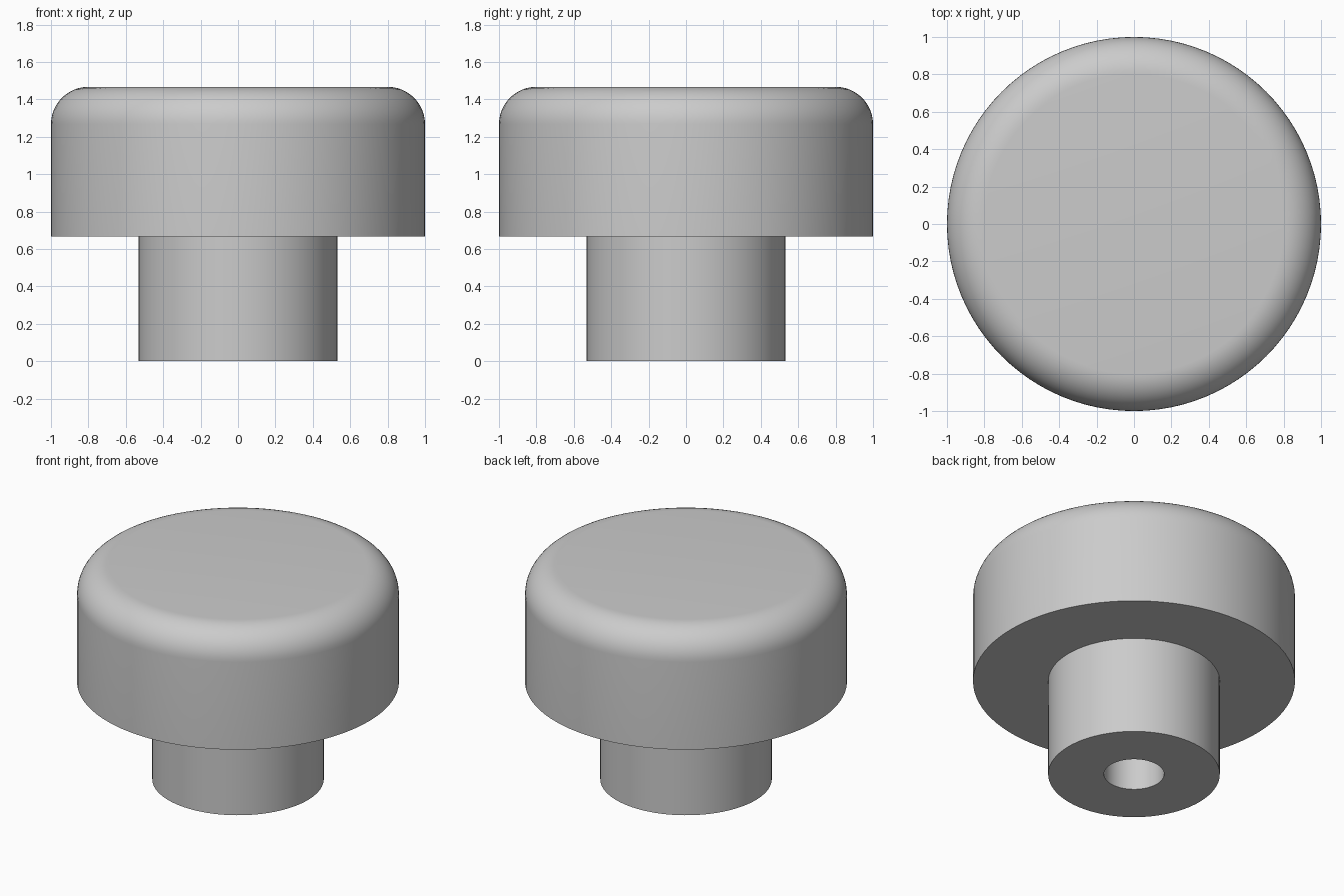
import bpy, bmesh, math

cube = bpy.data.objects.get("Cube")
if cube:
    bpy.data.objects.remove(cube, do_unlink=True)

SEGMENTS = 96
CAP_R, STEM_R, HOLE_R = 1.0, 0.533, 0.187
STEM_H, TOP, FILLET, HOLE_DEPTH = 0.667, 1.467, 0.2, 0.8

grey = bpy.data.materials.new("light_grey")
grey.use_nodes = True
colour = (0.6, 0.6, 0.6, 1)
grey.diffuse_color = colour
grey.node_tree.nodes["Principled BSDF"].inputs["Base Color"].default_value = colour


def lathe(name, profile):
    """Revolve (radius, height) points around z, with round caps at the ends."""
    bm = bmesh.new()
    rings = []
    for r, z in profile:
        rings.append([bm.verts.new((r * math.cos(a), r * math.sin(a), z))
                      for a in (math.tau * i / SEGMENTS for i in range(SEGMENTS))])
    for low, high in zip(rings, rings[1:]):
        for i in range(SEGMENTS):
            j = (i + 1) % SEGMENTS
            bm.faces.new((low[i], low[j], high[j], high[i]))
    bm.faces.new(rings[0][::-1])
    bm.faces.new(rings[-1])
    bmesh.ops.recalc_face_normals(bm, faces=bm.faces)
    mesh = bpy.data.meshes.new(name)
    bm.to_mesh(mesh)
    bm.free()
    mesh.materials.append(grey)
    obj = bpy.data.objects.new(name, mesh)
    bpy.context.collection.objects.link(obj)
    bpy.ops.object.select_all(action="DESELECT")
    obj.select_set(True)
    bpy.context.view_layer.objects.active = obj
    bpy.ops.object.shade_smooth_by_angle(angle=math.radians(30))
    return obj


# Blind bore, stem, and shoulder under the head
profile = [(HOLE_R, HOLE_DEPTH), (HOLE_R, 0), (STEM_R, 0),
           (STEM_R, STEM_H), (CAP_R, STEM_H)]

# Rounded upper rim of the head
STEPS = 12
for k in range(STEPS + 1):
    a = math.pi / 2 * k / STEPS
    profile.append((CAP_R - FILLET + FILLET * math.cos(a),
                    TOP - FILLET + FILLET * math.sin(a)))

lathe("knob", profile)
